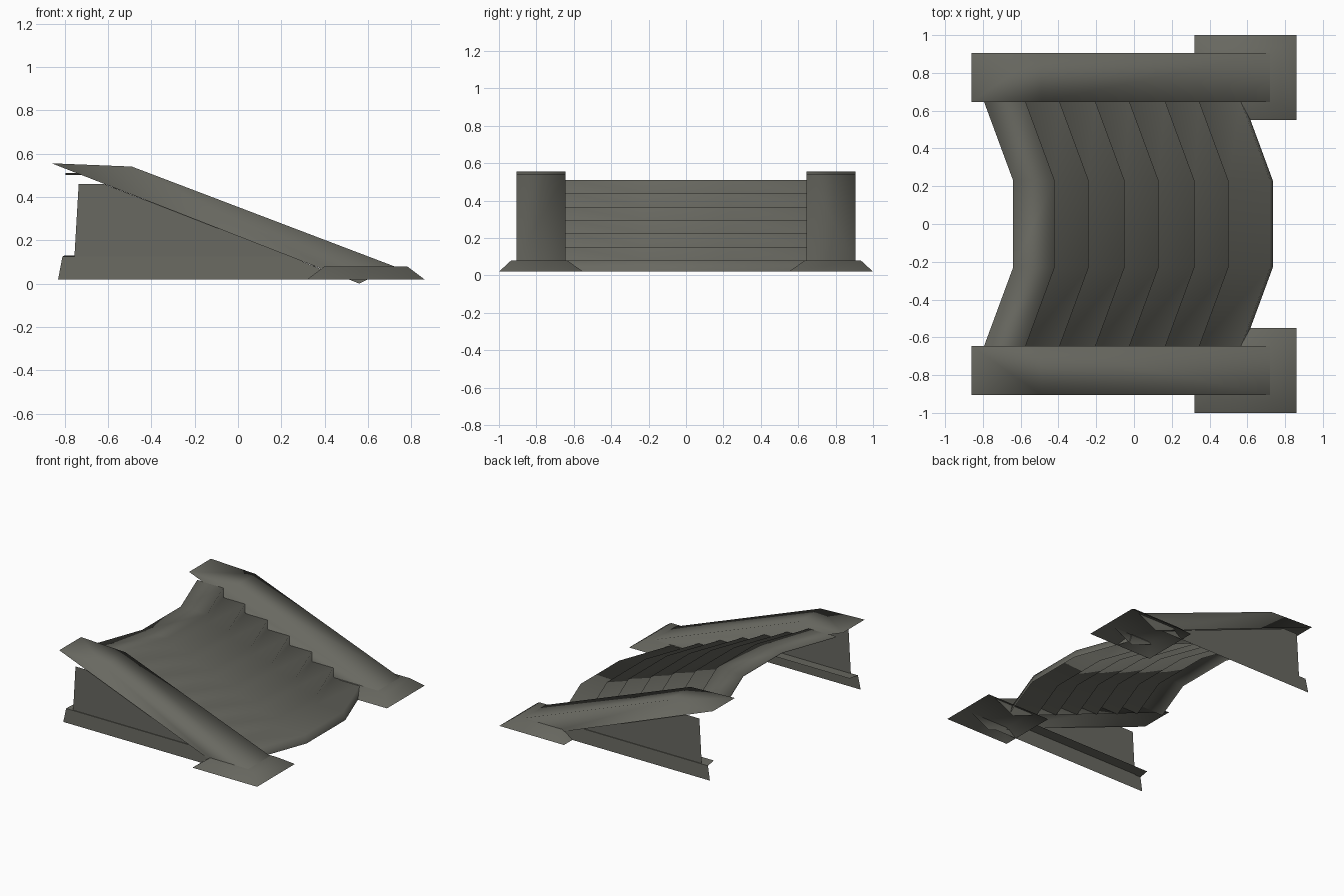
import bpy
import bmesh

if "Cube" in bpy.data.objects:
    bpy.data.objects.remove(bpy.data.objects["Cube"])

stone = bpy.data.materials.new("grey stone")
stone.diffuse_color = (0.14, 0.14, 0.119, 1)
stone.use_nodes = True
stone.node_tree.nodes["Principled BSDF"].inputs["Base Color"].default_value = stone.diffuse_color


def make(name, rows, smooth=True, extra=()):
    """Skin a sheet over rows of points; extra adds faces as lists of (row, column)."""
    bm = bmesh.new()
    grid = [[bm.verts.new(p) for p in row] for row in rows]
    for a, b in zip(grid, grid[1:]):
        for i in range(len(a) - 1):
            bm.faces.new((a[i], a[i + 1], b[i + 1], b[i]))
    for face in extra:
        bm.faces.new([grid[r][c] for r, c in face])
    bmesh.ops.recalc_face_normals(bm, faces=bm.faces)
    # open sheets: face the largest part of the surface upward
    if sum(f.normal.z * f.calc_area() for f in bm.faces) < 0:
        bmesh.ops.reverse_faces(bm, faces=bm.faces)
    for f in bm.faces:
        f.smooth = smooth
    mesh = bpy.data.meshes.new(name)
    bm.to_mesh(mesh)
    bm.free()
    mesh.materials.append(stone)
    obj = bpy.data.objects.new(name, mesh)
    bpy.context.collection.objects.link(obj)
    return obj


def mirrored(obj):
    """Repeat the part on the other side of the stair."""
    mod = obj.modifiers.new("mirror", 'MIRROR')
    mod.use_axis = (False, True, False)
    return obj


def lerp(a, b, t):
    return a + (b - a) * t


# Stair flight: bowed steps, profile of (x, z) at the middle
edges = [-0.42, -0.24, -0.05, 0.13, 0.32, 0.50, 0.72]
levels = [0.51, 0.437, 0.366, 0.295, 0.225, 0.152, 0.08]
profile = [(-0.64, 0.50), (-0.64, 0.51)]
for i, (x, z) in enumerate(zip(edges, levels)):
    profile.append((x, z))
    profile.append((x, levels[i + 1]) if i < 6 else (0.735, 0.02))
plan = [(-0.65, -0.155), (-0.23, 0), (0.23, 0), (0.65, -0.155)]
make("stair_steps", [[(x + dx, y, z) for y, dx in plan] for x, z in profile])

# Sloping side rails: box section open below, cut level at the top end
section = [(0.645, 0), (0.645, 1), (0.905, 1), (0.905, 0)]
upper = [(lerp(-0.86, -0.49, t), y, lerp(0.555, 0.54, t)) for y, t in section]
lower = [(lerp(0.56, 0.72, t), y, lerp(0.0, 0.08, t)) for y, t in section]
mirrored(make("side_rail", [upper, lower],
              extra=[[(0, 0), (0, 1), (0, 2), (0, 3)]]))

# Thin wall under the outer edge of each rail
mirrored(make("side_wall", [
    [(-0.755, 0.89, 0.12), (-0.735, 0.89, 0.46)],
    [(-0.62, 0.89, 0.12), (-0.62, 0.89, 0.46)],
    [(0.30, 0.89, 0.10), (0.30, 0.89, 0.105)]], smooth=False))

# Plinth along the foot of each wall: skirt with an inward ledge
mirrored(make("wall_plinth", [
    [(-0.83, 0.90, 0.02), (-0.81, 0.895, 0.125), (-0.80, 0.81, 0.13)],
    [(0.50, 0.90, 0.02), (0.24, 0.895, 0.125), (0.23, 0.81, 0.13)]],
    smooth=False))


# Foot pads at the bottom of the rails: hollow tapered blocks
def ring(x0, x1, y0, y1, z):
    return [(x0, y0, z), (x1, y0, z), (x1, y1, z), (x0, y1, z)]


mirrored(make("foot_pad", [ring(0.32, 0.86, 0.55, 1.0, 0.02),
                           ring(0.40, 0.78, 0.635, 0.935, 0.08)],
              extra=[[(0, 3), (0, 0), (1, 0), (1, 3)],
                     [(1, 0), (1, 1), (1, 2), (1, 3)]]))
